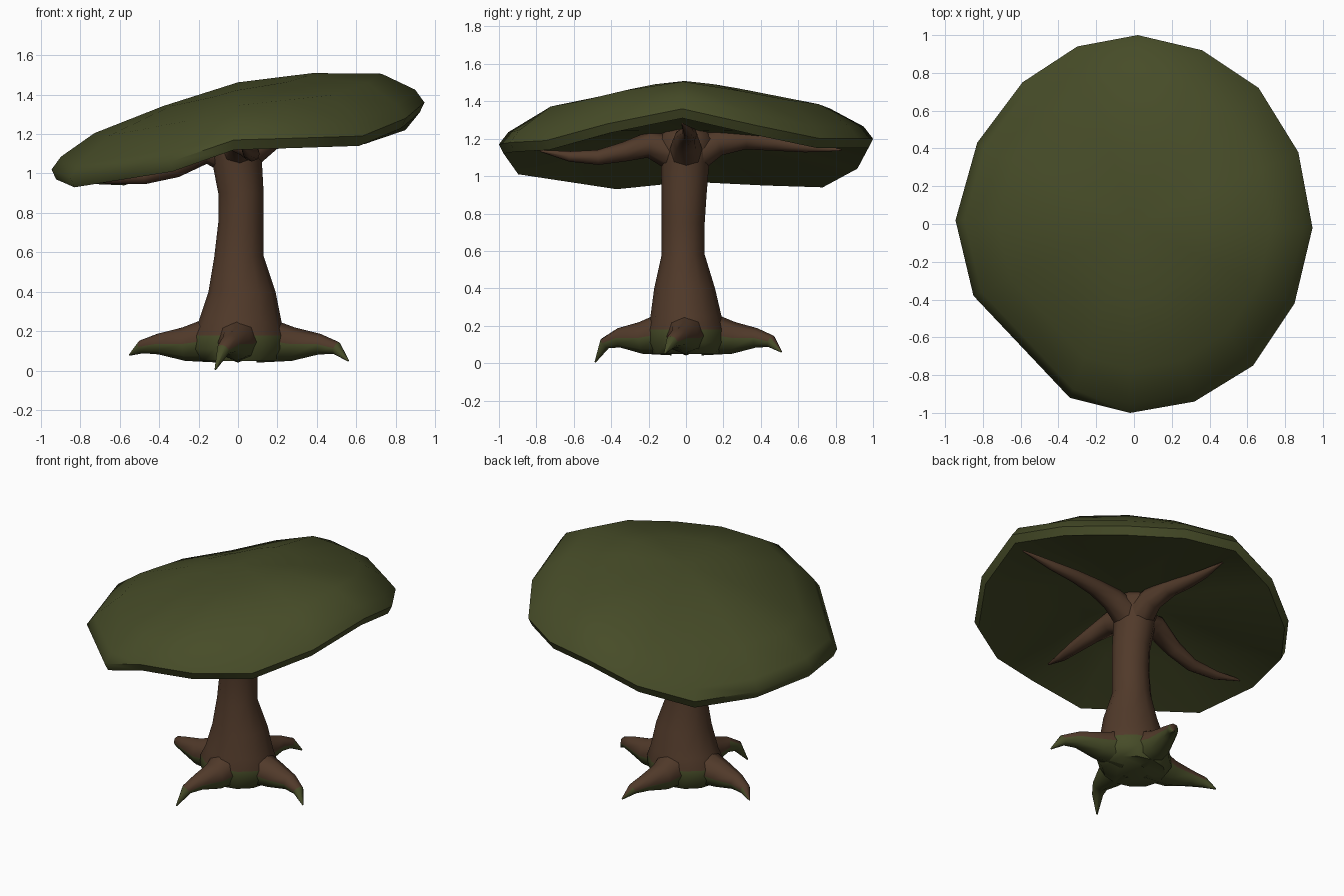
import bpy, bmesh, math
from mathutils import Vector

if "Cube" in bpy.data.objects:
    bpy.data.objects.remove(bpy.data.objects["Cube"])


def material(name, rgb):
    m = bpy.data.materials.new(name)
    m.diffuse_color = (*rgb, 1)
    m.use_nodes = True
    m.node_tree.nodes["Principled BSDF"].inputs["Base Color"].default_value = m.diffuse_color
    return m


BARK = material("bark brown", (0.082, 0.042, 0.023))
LEAF = material("leaf green", (0.062, 0.072, 0.021))


def loft(name, rings, mats, start=None, end=None, moss=None, angle=60):
    """Skin a list of equal-length rings, closing the ends with fans."""
    bm = bmesh.new()
    loops = [[bm.verts.new(p) for p in r] for r in rings]
    n = len(loops[0])
    for a, b in zip(loops, loops[1:]):
        for i in range(n):
            j = (i + 1) % n
            bm.faces.new((a[i], a[j], b[j], b[i]))
    for loop, tip in ((loops[0], start), (loops[-1], end)):
        if tip is None:
            bm.faces.new(loop)
        else:
            c = bm.verts.new(tip)
            for i in range(n):
                bm.faces.new((loop[i], loop[(i + 1) % n], c))
    bmesh.ops.recalc_face_normals(bm, faces=bm.faces)
    if moss:
        for f in bm.faces:
            f.material_index = int(moss(f.calc_center_median(), f.normal))
    me = bpy.data.meshes.new(name)
    bm.to_mesh(me)
    bm.free()
    ob = bpy.data.objects.new(name, me)
    bpy.context.collection.objects.link(ob)
    for m in mats:
        me.materials.append(m)
    bpy.ops.object.select_all(action='DESELECT')
    ob.select_set(True)
    bpy.context.view_layer.objects.active = ob
    bpy.ops.object.shade_smooth_by_angle(angle=math.radians(angle))
    return ob


def tube(name, pts, radii, mats, moss=None, sides=8):
    """Tapered limb along a path."""
    pts = [Vector(p) for p in pts]
    rings = []
    for k, (p, r) in enumerate(zip(pts, radii)):
        t = (pts[min(k + 1, len(pts) - 1)] - pts[max(k - 1, 0)]).normalized()
        side = t.cross(Vector((0, 0, 1))).normalized()
        up = side.cross(t)
        rings.append([p + r * (math.cos(a) * side + math.sin(a) * up)
                      for a in (2 * math.pi * i / sides for i in range(sides))])
    return loft(name, rings, mats, moss=moss)


# canopy: rim outline (x, y, z of lower edge), lofted over scaled rings
rim = [(0.02, 1.0, 1.15), (0.36, 0.92, 1.15), (0.66, 0.72, 1.15), (0.87, 0.38, 1.22),
       (0.945, -0.02, 1.31), (0.85, -0.42, 1.23), (0.63, -0.75, 1.14),
       (0.32, -0.94, 1.13), (-0.02, -1.0, 1.12), (-0.34, -0.92, 1.01),
       (-0.85, -0.38, 0.93), (-0.945, 0.02, 0.97), (-0.83, 0.43, 0.95),
       (-0.59, 0.75, 0.94), (-0.30, 0.94, 1.04)]


def canopy_ring(scale, lift, plane=0.0, mix=0.0):
    out = []
    for x, y, z in rim:
        x, y = x * scale, y * scale
        out.append((x, y, (1 - mix) * (z + lift) + mix * (plane + 0.18 * x)))
    return out


loft("canopy", [canopy_ring(0.5, 0.07, 1.2, 0.7),
                canopy_ring(0.975, 0.0),
                canopy_ring(1.0, 0.05),
                canopy_ring(0.95, 0.115),
                canopy_ring(0.77, 0.21, 1.36, 0.5),
                canopy_ring(0.4, 0.26, 1.43, 0.85)],
     [LEAF], start=(0, 0, 1.24), end=(0, 0, 1.462))

# trunk: z, x range, y range of each cross-section
sections = [(0.05, -.20, .20, -.18, .18), (0.11, -.24, .24, -.21, .21),
            (0.18, -.235, .245, -.21, .21), (0.25, -.20, .22, -.19, .19),
            (0.40, -.15, .19, -.17, .155), (0.58, -.12, .13, -.13, .10),
            (0.75, -.10, .13, -.13, .10), (0.90, -.10, .13, -.13, .11),
            (1.08, -.135, .12, -.135, .125), (1.20, -.14, .13, -.15, .15),
            (1.26, -.09, .09, -.10, .10)]
rings = []
for z, x0, x1, y0, y1 in sections:
    rings.append([((x0 + x1) / 2 + (x1 - x0) / 2 * math.cos(a),
                   (y0 + y1) / 2 + (y1 - y0) / 2 * math.sin(a), z)
                  for a in (2 * math.pi * i / 12 for i in range(12))])
loft("trunk", rings, [BARK, LEAF], moss=lambda c, n: c.z < 0.16)

# roots: four claws along the axes, each bending sideways at the tip
roots = {"right": (0, 0.56, 0.05), "back": (90, 0.51, 0.06),
         "left": (180, 0.55, 0.08), "front": (270, 0.485, 0.006)}
for name, (deg, length, tip) in roots.items():
    a = math.radians(deg)
    out = Vector((math.cos(a), math.sin(a), 0))
    side = Vector((math.sin(a), -math.cos(a), 0))
    path = [out * (length * f) + side * s + Vector((0, 0, z))
            for f, s, z in ((0.2, 0, 0.16), (0.5, 0.01, 0.135), (0.74, 0.04, 0.135),
                            (0.89, 0.075, 0.105 + tip * 0.2), (1.0, 0.115, tip))]
    tube(name + "_root", path, (0.12, 0.085, 0.052, 0.034, 0.004), [BARK, LEAF],
         moss=lambda c, n: n.z < 0.3 or c.z < 0.1)

# branches: paths under the canopy
branches = {
    "front": [(0, -.02, 1.10), (0.01, -.2, 1.17), (0.05, -.33, 1.13),
              (0.07, -.47, 1.10), (0.05, -.62, 1.105), (0.02, -.78, 1.135)],
    "back": [(0, .02, 1.10), (0, .17, 1.18), (-.02, .32, 1.195),
             (-.03, .48, 1.175), (-.02, .64, 1.155), (0, .83, 1.14)],
    "left": [(-.02, 0, 1.08), (-.17, 0, 1.12), (-.32, -.01, 1.03),
             (-.48, -.03, 0.985), (-.66, -.02, 0.975), (-.85, 0, 1.0)],
    "right": [(.02, 0, 1.10), (.17, 0, 1.19), (.32, .01, 1.215),
              (.48, .02, 1.225), (.66, .01, 1.24), (.86, -.02, 1.28)]}
for name, path in branches.items():
    tube(name + "_branch", path, (0.10, 0.072, 0.052, 0.04, 0.028, 0.005), [BARK])
